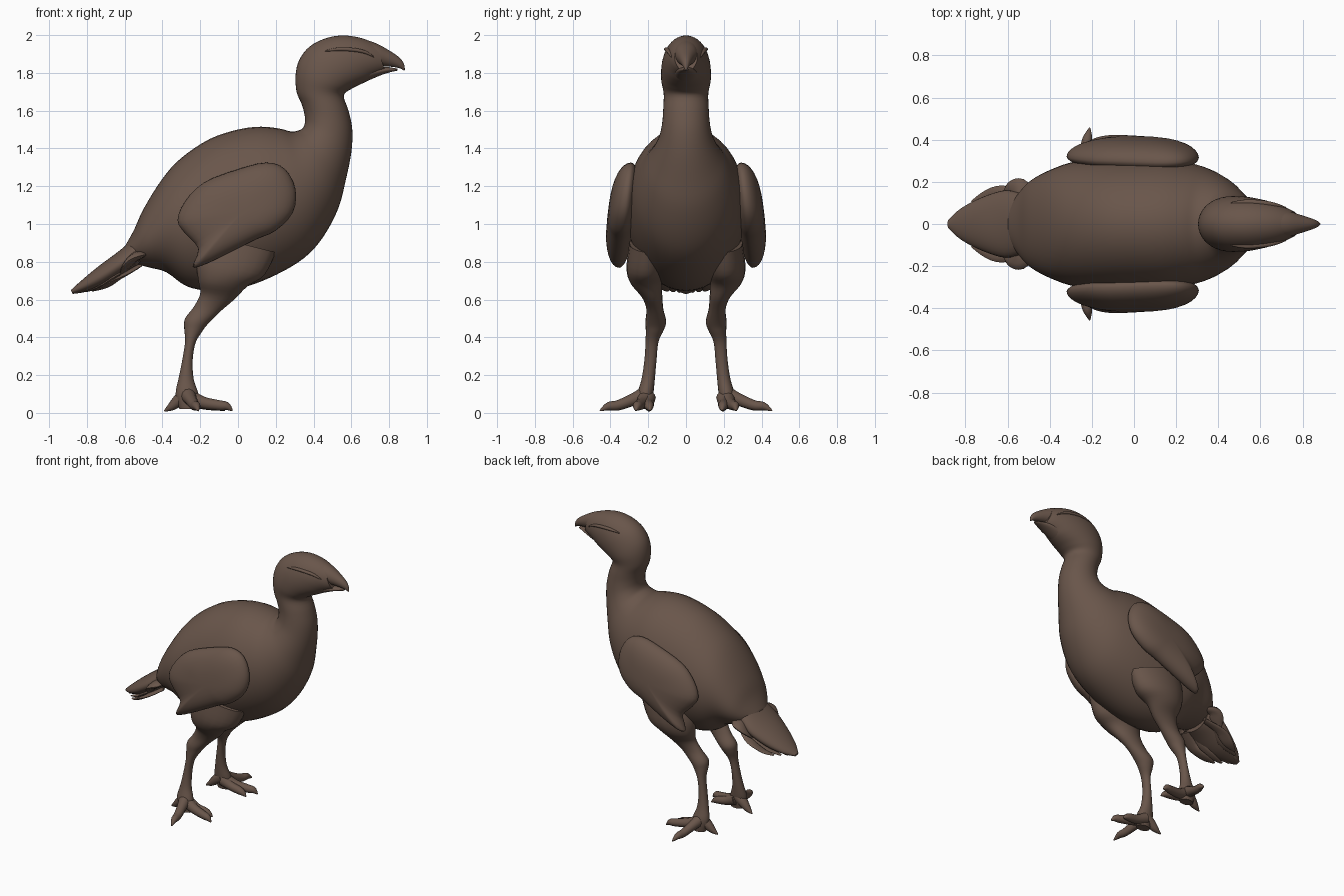
import bpy, bmesh, math
from mathutils import Vector

cube = bpy.data.objects.get("Cube")
if cube:
    bpy.data.objects.remove(cube, do_unlink=True)

brown = bpy.data.materials.new("feather_brown")
brown.use_nodes = True
COLOUR = (0.141, 0.092, 0.069, 1)
brown.diffuse_color = COLOUR
shader = brown.node_tree.nodes["Principled BSDF"]
shader.inputs["Base Color"].default_value = COLOUR
shader.inputs["Roughness"].default_value = 0.8


def smooth(rows, steps=4, closed=False):
    """Catmull-Rom interpolation through rows of numbers."""
    n = len(rows)
    pick = (lambda i: rows[i % n]) if closed else (lambda i: rows[max(0, min(n - 1, i))])
    out = []
    for i in range(n if closed else n - 1):
        quad = list(zip(pick(i - 1), pick(i), pick(i + 1), pick(i + 2)))
        for k in range(steps):
            t = k / steps
            out.append([b + 0.5 * t * (c - a + t * (2*a - 5*b + 4*c - d + t * (3*(b - c) + d - a)))
                        for a, b, c, d in quad])
    return out if closed else out + [list(rows[-1])]


def skin(name, rings):
    """Join closed rings of points into one smooth capped mesh."""
    bm = bmesh.new()
    loops = [[bm.verts.new(p) for p in ring] for ring in rings]
    n = len(loops[0])
    for a, b in zip(loops, loops[1:]):
        for i in range(n):
            j = (i + 1) % n
            bm.faces.new((a[i], a[j], b[j], b[i]))
    bm.faces.new(loops[0])
    bm.faces.new(loops[-1])
    bmesh.ops.recalc_face_normals(bm, faces=bm.faces)
    mesh = bpy.data.meshes.new(name)
    bm.to_mesh(mesh)
    bm.free()
    mesh.materials.append(brown)
    ob = bpy.data.objects.new(name, mesh)
    bpy.context.collection.objects.link(ob)
    bpy.ops.object.select_all(action='DESELECT')
    ob.select_set(True)
    bpy.context.view_layer.objects.active = ob
    bpy.ops.object.shade_smooth_by_angle(angle=math.radians(50))
    return ob


def loft(name, rows, side=1, segs=32):
    """Ellipses spanning back point (x, z) to front point (x, z); then half width, centre y."""
    rings = []
    for bx, bz, fx, fz, w, y in smooth(rows):
        ring = []
        for i in range(segs):
            a = 2 * math.pi * i / segs
            t = 0.5 + 0.5 * math.cos(a)
            ring.append((fx + (bx - fx) * t, side * (y + w * math.sin(a)), fz + (bz - fz) * t))
        rings.append(ring)
    return skin(name, rings)


def tube(name, rows, side=1, flat=1.0, segs=12):
    """Tapered tube along x, y, z, radius; flat squashes it vertically."""
    pts = smooth(rows)
    rings = []
    for i, (x, y, z, r) in enumerate(pts):
        ahead = Vector(pts[min(i + 1, len(pts) - 1)][:3]) - Vector(pts[max(i - 1, 0)][:3])
        across = ahead.cross(Vector((0, 0, 1))).normalized()
        up = across.cross(ahead).normalized()
        ring = []
        for k in range(segs):
            a = 2 * math.pi * k / segs
            p = Vector((x, y, z)) + across * r * math.cos(a) + up * r * flat * math.sin(a)
            ring.append((p.x, side * p.y, p.z))
        rings.append(ring)
    return skin(name, rings)


# Body, neck and head in one continuous skin
trunk = [
    (-.60, .88, -.58, .82, .08), (-.55, .97, -.54, .79, .15), (-.5, 1.08, -.47, .77, .21),
    (-.4, 1.24, -.38, .745, .26), (-.3, 1.35, -.27, .67, .295), (-.15, 1.45, -.13, .645, .31),
    (0, 1.5, .03, .665, .315), (.12, 1.515, .2, .73, .31), (.22, 1.505, .35, .82, .285),
    (.28, 1.49, .45, .93, .255), (.32, 1.495, .53, 1.08, .215), (.345, 1.51, .57, 1.23, .175),
    (.355, 1.545, .6, 1.38, .14), (.35, 1.59, .605, 1.5, .125), (.335, 1.64, .585, 1.6, .12)]
crown = [
    (.31, 1.7, .56, 1.68, .118), (.305, 1.79, .6, 1.715, .13), (.325, 1.87, .65, 1.74, .132),
    (.38, 1.94, .69, 1.76, .127), (.47, 1.985, .72, 1.78, .115), (.56, 1.998, .74, 1.79, .1),
    (.65, 1.985, .76, 1.8, .082), (.73, 1.955, .78, 1.81, .06)]
body = loft("body_neck_and_head", [r + (0,) for r in trunk + crown], segs=40)

# Beak: hooked upper half over a shorter lower half
loft("upper_beak", [(.66, 1.98, .66, 1.84, .07, 0), (.73, 1.957, .73, 1.835, .062, 0),
                    (.79, 1.925, .78, 1.835, .045, 0), (.85, 1.885, .83, 1.83, .027, 0),
                    (.877, 1.85, .862, 1.822, .014, 0), (.884, 1.815, .878, 1.812, .004, 0)])
loft("lower_beak", [(.66, 1.84, .68, 1.755, .065, 0), (.74, 1.832, .75, 1.785, .05, 0),
                    (.8, 1.83, .8, 1.802, .032, 0), (.845, 1.822, .845, 1.812, .01, 0)])

# Arched tail with layered feathers beneath
loft("tail", [(-.50, .97, -.53, .76, .14, 0), (-.62, .865, -.6, .73, .16, 0),
              (-.74, .775, -.71, .67, .125, 0), (-.83, .7, -.81, .64, .075, 0),
              (-.885, .65, -.875, .63, .02, 0)])
for i in range(7):
    t = (i - 3) / 3
    drop = abs(t)
    tube(f"tail_feather_{i + 1}", [
        (-.52, .1 * t, .86 - .08 * drop, .03), (-.62, .14 * t, .78 - .06 * drop, .042),
        (-.74 + .04 * drop, .12 * t, .69 - .02 * drop, .038),
        (-.87 + .1 * drop, .1 * t, .635 + .01 * drop, .01)], flat=.25)

# Folded wing: domed rings shrinking from the outline towards its middle
outline = [(-.32, 1.02), (-.28, 1.12), (-.18, 1.22), (0, 1.29), (.15, 1.325), (.25, 1.29),
           (.305, 1.18), (.29, 1.06), (.2, .965), (.1, .92), (0, .87), (-.1, .82),
           (-.19, .78), (-.24, .775), (-.21, .87), (-.28, .95)]
rim = smooth(outline, 3, closed=True)


def wing(name, side):
    rings = []
    for k in range(-8, 9):
        a = math.pi / 2 * k / 8.3
        s, bulge = math.cos(a) ** .75, math.sin(a)
        ring = []
        for x, z in rim:
            px, pz = .03 + (x - .03) * s, 1.07 + (z - 1.07) * s
            y = .325 + (1.05 - pz) * .12 - .04 * max(0, -px - .1)
            y += bulge * (.09 if bulge > 0 else .06)
            ring.append((px, side * y, pz))
        rings.append(ring)
    skin(name, rings)


# Paired parts
toes = {
    "middle": [(-.27, .21, .09, .045), (-.19, .23, .055, .033), (-.1, .25, .04, .027),
               (-.06, .26, .035, .022), (-.03, .265, .012, .004)],
    "inner": [(-.26, .2, .08, .04), (-.19, .2, .05, .03), (-.11, .195, .035, .024),
              (-.07, .19, .012, .004)],
    "outer": [(-.27, .21, .1, .045), (-.25, .28, .07, .033), (-.23, .36, .04, .027),
              (-.22, .41, .035, .022), (-.21, .455, .012, .004)],
    "hind": [(-.27, .21, .1, .04), (-.31, .205, .07, .034), (-.35, .2, .035, .023),
             (-.39, .195, .01, .004)]}
leg = [(-.2, .95, .2, .85, .10, .2), (-.22, .8, .14, .73, .105, .21),
       (-.21, .7, .05, .67, .083, .21), (-.2, .63, -.02, .6, .055, .18),
       (-.235, .56, -.09, .54, .045, .165), (-.28, .5, -.16, .47, .055, .16),
       (-.285, .45, -.19, .43, .048, .165), (-.28, .38, -.225, .37, .034, .18),
       (-.295, .28, -.24, .28, .032, .188), (-.315, .18, -.235, .18, .035, .2),
       (-.33, .1, -.21, .1, .042, .215), (-.31, .02, -.21, .02, .034, .22)]
bpy.context.view_layer.update()
for side, label in ((1, "left"), (-1, "right")):
    wing(label + "_wing", side)
    loft(label + "_leg", leg, side, 20)
    for toe, path in toes.items():
        tube(f"{label}_{toe}_toe", path, side)
    # Brow ridge resting on the head surface
    ridge = []
    for x, z, r in ((.46, 1.915, .004), (.53, 1.925, .012), (.61, 1.922, .013),
                    (.67, 1.91, .011), (.72, 1.885, .004)):
        hit, spot, _, _ = body.ray_cast(Vector((x, 1, z)), Vector((0, -1, 0)))
        ridge.append((x, spot.y if hit else .06, z, r))
    tube(label + "_brow", ridge, side, flat=.8)
    # Loose feather tuft beside the tail root
    tube(label + "_tail_tuft", [(-.5, .13, .84, .03), (-.54, .155, .83, .06),
                                (-.58, .15, .79, .05), (-.62, .13, .74, .01)], side, flat=.4)
